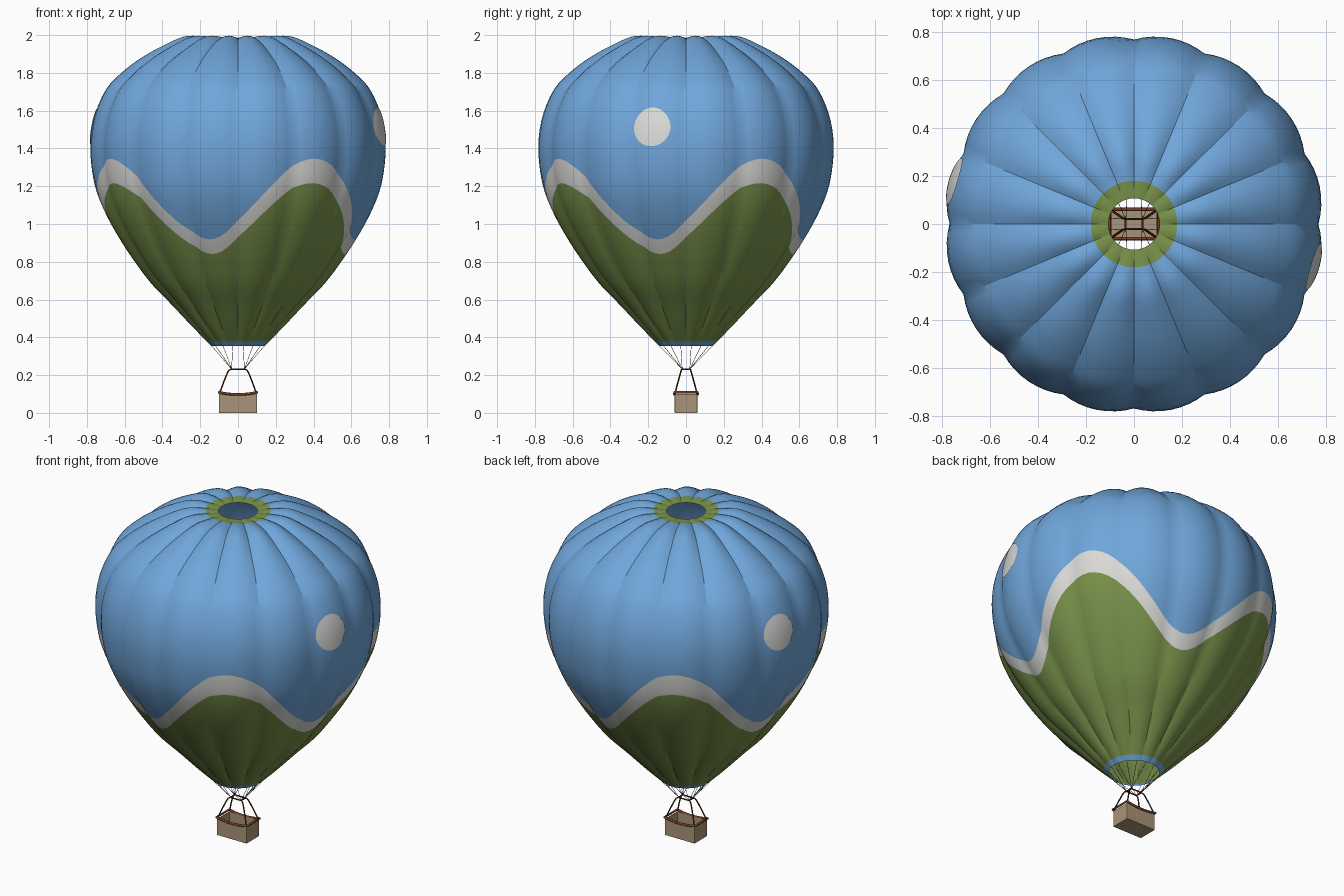
import bpy, bmesh, math
from mathutils import Vector

if "Cube" in bpy.data.objects:
    bpy.data.objects.remove(bpy.data.objects["Cube"])


def material(name, rgb):
    m = bpy.data.materials.new(name)
    m.use_nodes = True
    m.diffuse_color = (*rgb, 1)
    bsdf = m.node_tree.nodes["Principled BSDF"]
    bsdf.inputs["Base Color"].default_value = (*rgb, 1)
    bsdf.inputs["Roughness"].default_value = 0.8
    return m


blue = material("sky blue", (0.16, 0.38, 0.70))
green = material("grass green", (0.19, 0.29, 0.07))
white = material("off white", (0.70, 0.70, 0.68))
wicker = material("wicker beige", (0.40, 0.30, 0.19))
leather = material("leather brown", (0.20, 0.05, 0.02))
frame_brown = material("dark brown", (0.06, 0.025, 0.015))
rope_dark = material("rope charcoal", (0.03, 0.03, 0.03))


def add_mesh(name, verts, faces, mats, slots=None, smooth=True):
    me = bpy.data.meshes.new(name)
    me.from_pydata(verts, [], faces)
    for m in mats:
        me.materials.append(m)
    if slots:
        me.polygons.foreach_set("material_index", slots)
    ob = bpy.data.objects.new(name, me)
    bpy.context.collection.objects.link(ob)
    if smooth:
        bpy.ops.object.select_all(action="DESELECT")
        ob.select_set(True)
        bpy.context.view_layer.objects.active = ob
        bpy.ops.object.shade_smooth_by_angle(angle=math.radians(30))
    return ob


def tube(name, points, radius, mat, closed=False, sides=2):
    cu = bpy.data.curves.new(name, "CURVE")
    cu.dimensions = "3D"
    cu.bevel_depth, cu.bevel_resolution = radius, sides
    cu.use_fill_caps = True
    sp = cu.splines.new("POLY")
    sp.points.add(len(points) - 1)
    for p, co in zip(sp.points, points):
        p.co = (*co, 1)
    sp.use_cyclic_u = closed
    cu.materials.append(mat)
    ob = bpy.data.objects.new(name, cu)
    bpy.context.collection.objects.link(ob)
    return ob


# Envelope profile at the seams: radius, height, puff of the gore between seams
PROFILE = [Vector(p) for p in (
    (.14, .355, .002), (.235, .46, .010), (.345, .58, .013), (.45, .69, .015),
    (.54, .81, .017), (.625, .94, .018), (.70, 1.08, .019), (.75, 1.22, .020),
    (.77, 1.40, .021), (.75, 1.56, .021), (.69, 1.70, .022), (.61, 1.785, .022),
    (.51, 1.86, .022), (.39, 1.927, .022), (.28, 1.973, .021), (.18, 1.984, .008),
    (.107, 1.984, .002))]
LAST = len(PROFILE) - 1
GORES, PER_GORE = 16, 8
COLS = GORES * PER_GORE


def profile(u):
    i = min(max(int(u), 0), LAST - 1)
    t = u - i
    a, b, c, d = (PROFILE[min(max(k, 0), LAST)] for k in range(i - 1, i + 3))
    return 0.5 * (2 * b + (c - a) * t + (2 * a - 5 * b + 4 * c - d) * t * t
                  + (3 * b - a - 3 * c + d) * t ** 3)


def u_at(z):
    lo, hi = 0, LAST - 2
    for _ in range(24):
        mid = (lo + hi) / 2
        lo, hi = (mid, hi) if profile(mid).y < z else (lo, mid)
    return lo


def surface(angle, u, lift=0):
    r, z, puff = profile(u)
    tan = profile(min(u + .02, LAST)) - profile(max(u - .02, 0))
    n = Vector((tan.y, -tan.x)).normalized()
    t = (angle / math.tau * GORES) % 1
    d = puff * (1 - (2 * t - 1) ** 2) + lift
    r, z = r + n.x * d, z + n.y * d
    return (r * math.cos(angle), r * math.sin(angle), z)


# Envelope: rows follow the wavy colour borders
bands = [(2, blue), (16, green), (5, white), (32, blue), (3, green)]
mats = [blue, green, white]
verts, faces, slots = [], [], []
for j in range(COLS):
    a = math.tau * j / COLS
    wave = math.cos(4 * (a + math.pi / 2 - math.radians(31)))
    borders = [0, u_at(.38), u_at(1.035 + .185 * wave),
               u_at(1.137 + .21 * wave), LAST - 1, LAST]
    us = [0]
    for (n, _), lo, hi in zip(bands, borders, borders[1:]):
        us += [lo + (hi - lo) * (k + 1) / n for k in range(n)]
    verts += [surface(a + 1e-9, u) for u in us]
rows = len(us)
row_slot = [mats.index(m) for n, m in bands for _ in range(n)]
for j in range(COLS):
    k = (j + 1) % COLS
    for i in range(rows - 1):
        faces.append((j * rows + i, k * rows + i, k * rows + i + 1, j * rows + i + 1))
        slots.append(row_slot[i])
add_mesh("envelope", verts, faces, mats, slots)

# Round patches on both sides, laid just over the fabric
SEG, RINGS = 48, 5
for name, turn in (("left_patch", 0), ("right_patch", math.pi)):
    a0 = turn - math.radians(13.5)
    verts = [surface(a0, u_at(1.51), .004)]
    faces = []
    for ring in range(1, RINGS + 1):
        s = ring / RINGS
        for k in range(SEG):
            q = math.tau * k / SEG
            verts.append(surface(a0 + .13 * s * math.cos(q),
                                 u_at(1.51 + .098 * s * math.sin(q)), .004))
    for k in range(SEG):
        m = (k + 1) % SEG
        faces.append((0, 1 + k, 1 + m))
        for ring in range(RINGS - 1):
            b = 1 + ring * SEG
            faces.append((b + k, b + SEG + k, b + SEG + m, b + m))
    add_mesh(name, verts, faces, [white])

# Basket: open box with wall thickness
W, D, H = .1, .06, .1
bm = bmesh.new()
bmesh.ops.create_cube(bm, size=1)
bmesh.ops.scale(bm, vec=(2 * W, 2 * D, H), verts=bm.verts)
bmesh.ops.translate(bm, vec=(0, 0, H / 2), verts=bm.verts)
bm.faces.ensure_lookup_table()
bmesh.ops.delete(bm, geom=[f for f in bm.faces if f.normal.z > .9], context="FACES_ONLY")
me = bpy.data.meshes.new("basket")
bm.to_mesh(me)
bm.free()
me.materials.append(wicker)
basket = bpy.data.objects.new("basket", me)
bpy.context.collection.objects.link(basket)
wall = basket.modifiers.new("wall", "SOLIDIFY")
wall.thickness = .008
bev = basket.modifiers.new("soft_edges", "BEVEL")
bev.width, bev.segments = .002, 2

# Padded rim that sags along the long sides
rim = []
for sy in (-1, 1):
    for k in range(13):
        t = 2 * k / 12 - 1
        rim.append((-sy * t * (W + .002), sy * (D + .001), .098 + .011 * t * t))
tube("basket_rim", rim, .007, leather, closed=True)

# Frame: one arch along each long side, joined by short bars
half = [(.097, .058, .105), (.075, .042, .165), (.056, .029, .212),
        (.048, .025, .226), (.036, .021, .232)]
for name, sy in (("front_arch", -1), ("back_arch", 1)):
    pts = [(-x, sy * y, z) for x, y, z in half]
    pts += [(x, sy * y, z) for x, y, z in reversed(half)]
    tube(name, pts, .004, frame_brown)
for name, sx in (("left_bar", 1), ("right_bar", -1)):
    tube(name, [(sx * .036, -.021, .232), (sx * .036, .021, .232)], .004, frame_brown)

# Ropes from each seam at the mouth to the nearest frame corner
for g in range(GORES):
    a = math.tau * (g + .5) / GORES
    top = surface(a, 0)
    foot = (math.copysign(.034, top[0]), math.copysign(.02, top[1]), .232)
    tube(f"rope_{g + 1}", [foot, top], .0012, rope_dark, sides=1)
